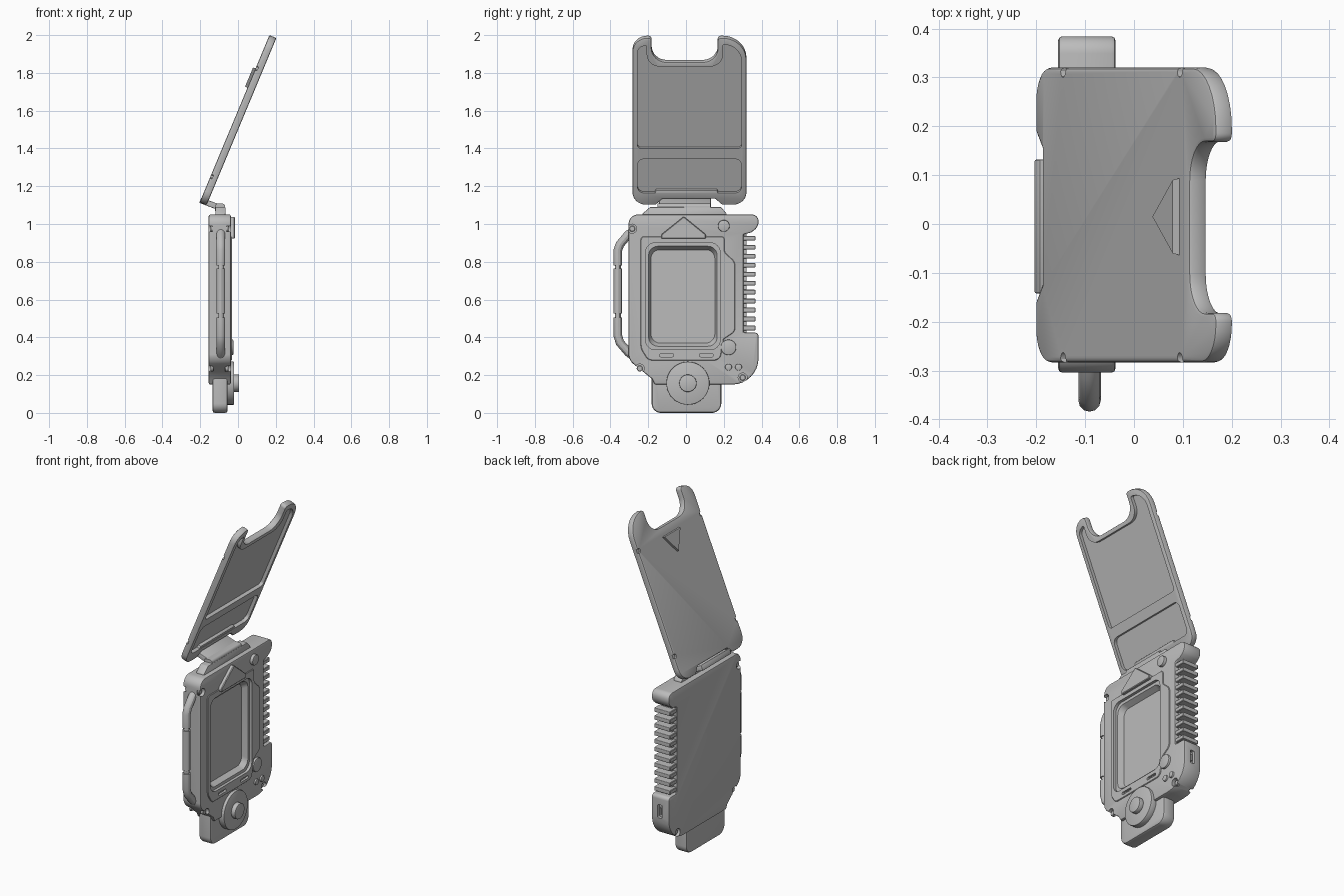
import bpy, bmesh, math
from mathutils import Vector, Matrix

if "Cube" in bpy.data.objects:
    bpy.data.objects.remove(bpy.data.objects["Cube"])

grey = bpy.data.materials.new("plain grey")
grey.diffuse_color = (0.5, 0.5, 0.5, 1)
grey.use_nodes = True
grey.node_tree.nodes["Principled BSDF"].inputs["Base Color"].default_value = grey.diffuse_color
TILT = math.radians(22.65)
LID = Matrix.Translation((-0.203, 0, 1.115)) @ Matrix.Rotation(TILT, 4, 'Y')


def outline(pts):
    """Polygon from (a, b) or (a, b, radius) corners, with radius corners rounded."""
    out = []
    for i, p in enumerate(pts):
        c = Vector(p[:2])
        r = p[2] if len(p) > 2 else 0
        if not r:
            out.append(c)
            continue
        s = c + (Vector(pts[i - 1][:2]) - c).normalized() * r
        e = c + (Vector(pts[(i + 1) % len(pts)][:2]) - c).normalized() * r
        s2, e2 = s.lerp(c, 0.552), e.lerp(c, 0.552)
        for k in range(9):
            t = k / 8
            out.append(s * (1-t)**3 + s2 * 3*t*(1-t)**2 + e2 * 3*t*t*(1-t) + e * t**3)
    return out


def rect(y0, y1, z0, z1, r=0.0):
    return [(y0, z0, r), (y1, z0, r), (y1, z1, r), (y0, z1, r)]


def circle(y, z, r, n=32):
    return [(y + r * math.cos(2*math.pi*k/n), z + r * math.sin(2*math.pi*k/n)) for k in range(n)]


def bake(ob):
    """Apply the modifiers."""
    bpy.context.view_layer.update()
    dg = bpy.context.evaluated_depsgraph_get()
    mesh = bpy.data.meshes.new_from_object(ob.evaluated_get(dg))
    ob.modifiers.clear()
    ob.data = mesh


def prism(name, pts, d0, d1, bevel=0, axis='x', end_scale=1, seg=2):
    """Extrude a profile from d0 to d1 along x (y,z profile) or y (x,z profile)."""
    poly = outline(pts)
    lo = Vector([min(p[i] for p in poly) for i in (0, 1)])
    hi = Vector([max(p[i] for p in poly) for i in (0, 1)])
    mid = (lo + hi) / 2
    bm = bmesh.new()
    rings = []
    for d, s in ((d0, 1), (d1, end_scale)):
        ring = [mid + (p - mid) * s for p in poly]
        rings.append([bm.verts.new((d, p.x, p.y) if axis == 'x' else (p.x, d, p.y)) for p in ring])
    n = len(poly)
    for ring in rings:
        bm.faces.new(ring)
    for i in range(n):
        j = (i + 1) % n
        bm.faces.new((rings[0][i], rings[0][j], rings[1][j], rings[1][i]))
    bmesh.ops.recalc_face_normals(bm, faces=bm.faces)
    if bm.calc_volume(signed=True) < 0:
        bmesh.ops.reverse_faces(bm, faces=bm.faces)
    me = bpy.data.meshes.new(name)
    bm.to_mesh(me)
    bm.free()
    me.materials.append(grey)
    ob = bpy.data.objects.new(name, me)
    bpy.context.collection.objects.link(ob)
    if bevel:
        m = ob.modifiers.new("bevel", 'BEVEL')
        m.width, m.segments, m.limit_method, m.angle_limit = bevel, seg, 'ANGLE', math.radians(40)
        bake(ob)
    return ob


def cut(ob, *cutters):
    for c in cutters:
        c.hide_render = True
        m = ob.modifiers.new("cut", 'BOOLEAN')
        m.operation, m.object, m.solver = 'DIFFERENCE', c, 'EXACT'
        bake(ob)


def tube(name, pts, r):
    """Round rod through (y, z) points at the handle depth."""
    cu = bpy.data.curves.new(name, 'CURVE')
    cu.dimensions, cu.bevel_depth, cu.bevel_resolution, cu.use_fill_caps = '3D', r, 4, True
    sp = cu.splines.new('POLY')
    sp.points.add(len(pts) - 1)
    for p, (y, z) in zip(sp.points, pts):
        p.co = (-0.091, y, z, 1)
    tmp = bpy.data.objects.new(name, cu)
    bpy.context.collection.objects.link(tmp)
    bpy.context.view_layer.update()
    me = bpy.data.meshes.new_from_object(tmp.evaluated_get(bpy.context.evaluated_depsgraph_get()))
    bpy.data.objects.remove(tmp)
    me.materials.clear()
    me.materials.append(grey)
    bpy.context.collection.objects.link(bpy.data.objects.new(name, me))


# main case with the raised front panel
case = prism("case", [(-0.304, 1.05, 0.05), (0.384, 1.05, 0.035), (0.384, 0.985, 0.025), (0.345, 0.955),
                      (0.305, 0.945), (0.305, 0.425), (0.384, 0.425, 0.02), (0.384, 0.15, 0.14),
                      (-0.165, 0.15), (-0.18, 0.18), (-0.304, 0.28, 0.03)],
             -0.155, -0.038, 0.008)
panel = prism("front_panel", [(-0.24, 0.935, 0.02), (0.205, 0.935, 0.02), (0.205, 0.85, 0.01),
                              (0.26, 0.8, 0.02), (0.26, 0.43, 0.02), (0.2, 0.39), (0.18, 0.278, 0.03),
                              (-0.2, 0.278, 0.02), (-0.24, 0.34, 0.02)], -0.045, -0.033, 0.003, seg=1)

# stepped screen opening, vent slots, corner screw wells and side port
cutters = [prism("screen_cutter", rect(-0.214, 0.18, 0.335, 0.9, 0.05), -0.05, 0.02),
           prism("screen_well_cutter", rect(-0.2, 0.167, 0.35, 0.885, 0.05), -0.045, -0.085, end_scale=0.92)]
slots = [prism("slot_cutter", rect(y - 0.037, y + 0.037, 0.297, 0.313, 0.006), -0.046, 0.01)
         for y in (-0.103, 0.108)]
screws = [(-0.285, 0.975), (-0.245, 0.235), (0.3, 0.187)]
wells = [prism("well_cutter", circle(y, z, 0.024, 16), a, b)
         for y, z in screws for a, b in ((-0.06, 0), (-0.2, -0.135))]
port = prism("port_cutter", rect(-0.11, -0.08, 0.29, 0.37, 0.006), 0.365, 0.45, axis='y')
cut(case, *cutters, *slots, *wells, port)
cut(panel, *cutters, *slots)
prism("port_pin", rect(-0.1, -0.09, 0.31, 0.35), 0.36, 0.378, axis='y')
for y, z in screws:
    for a, b in ((-0.07, -0.05), (-0.145, -0.13)):
        prism("screw", circle(y, z, 0.016, 16), a, b, 0.003, seg=1)
prism("screen", rect(-0.18, 0.147, 0.37, 0.862, 0.04), -0.09, -0.08)

# cooling fins on the side
for i in range(11):
    z = 0.437 + i * 0.0475
    prism("cooling_fin", rect(0.28, 0.367, z, z + 0.025, 0.004), -0.15, -0.043, 0.003, seg=1)
prism("fin_core", rect(0.28, 0.32, 0.42, 0.95), -0.13, -0.06)

# triangular plate and buttons
prism("top_triangle", [(-0.13, 0.922), (0.105, 0.922), (0.105, 0.945), (-0.012, 1.04), (-0.13, 0.945)],
      -0.045, -0.017, 0.004, seg=1)
for name, y, z, r, x in (("upper_button", 0.2, 0.99, 0.031, -0.02), ("lower_button", 0.225, 0.347, 0.041, -0.025),
                         ("small_button", 0.225, 0.242, 0.018, -0.028), ("small_button", 0.278, 0.242, 0.018, -0.028)):
    prism(name, circle(y, z, r), -0.06, x, 0.004)

# bottom tab with the dial
prism("bottom_tab", rect(-0.182, 0.187, 0, 0.3, 0.05), -0.135, -0.055, 0.012)
prism("dial", circle(0.01, 0.157, 0.114, 48), -0.07, -0.02, 0.004)
prism("dial_knob", circle(0.01, 0.157, 0.046), -0.03, 0.006, 0.004)

# carrying handle: thin core with three sleeves
path = [(-0.27, 0.965), (-0.305, 0.945), (-0.35, 0.892), (-0.361, 0.86),
        (-0.361, 0.41), (-0.35, 0.372), (-0.305, 0.32), (-0.27, 0.295)]
tube("handle_core", path, 0.016)
tube("handle_top_sleeve", path[:4] + [(-0.361, 0.78)], 0.023)
tube("handle_grip", [(-0.361, 0.765), (-0.361, 0.525)], 0.023)
tube("handle_bottom_sleeve", [(-0.361, 0.505)] + path[4:], 0.023)

# hinge
prism("hinge_base", [(-0.23, 1.03), (0.215, 1.03), (0.215, 1.055), (0.185, 1.09), (-0.19, 1.09), (-0.23, 1.055)],
      -0.12, -0.066, 0.005)
prism("hinge_barrel", rect(-0.122, -0.068, 1.06, 1.108, 0.015), -0.15, 0.13, axis='y')
prism("hinge_arm", [(-0.205, 1.112), (-0.193, 1.142), (-0.165, 1.128), (-0.1, 1.105), (-0.1, 1.072)],
      -0.142, 0.132, 0.004, axis='y')

# tilted lid, drawn flat and then turned into place
lid = prism("lid", [(-0.283, 0, 0.07), (-0.283, 0.959, 0.078), (-0.182, 0.959, 0.018), (-0.182, 0.82, 0.08),
                    (0.168, 0.82, 0.08), (0.168, 0.959, 0.018), (0.32, 0.959, 0.125), (0.32, 0, 0.07),
                    (0.19, 0), (0.155, 0.035), (-0.125, 0.035), (-0.16, 0)], 0, 0.04, 0.008)
recess = prism("recess_cutter", [(-0.257, 0.325, 0.02), (-0.257, 0.9, 0.025), (-0.208, 0.92, 0.012),
                                 (-0.208, 0.795, 0.07), (0.196, 0.795, 0.07), (0.196, 0.925, 0.012),
                                 (0.294, 0.9, 0.07), (0.294, 0.325, 0.02)], 0.06, 0.02)
lower = prism("lower_recess_cutter", rect(-0.257, 0.294, 0.07, 0.265, 0.035), 0.06, 0.02)
notches = [prism("notch_cutter", circle(y, u, 0.013, 12), -0.01, 0.012)
           for y in (-0.276, 0.313) for u in (0.15, 0.77)]
cut(lid, recess, lower, *notches)
bracket = prism("lid_bracket", [(-0.175, 0.036), (0.18, 0.036), (0.165, 0.085), (-0.16, 0.085)],
                0.01, 0.038, 0.006)
mark = prism("lid_triangle", [(-0.065, 0.77), (0.095, 0.77), (0.015, 0.655)], 0.005, -0.014, end_scale=0.94)
for ob in (lid, bracket, mark):
    ob.data.transform(LID)

# remove the cutters and shade
for ob in list(bpy.data.objects):
    if ob.hide_render:
        bpy.data.objects.remove(ob)
for ob in bpy.data.objects:
    bpy.context.view_layer.objects.active = ob
    ob.select_set(True)
bpy.ops.object.shade_smooth_by_angle(angle=math.radians(30))
